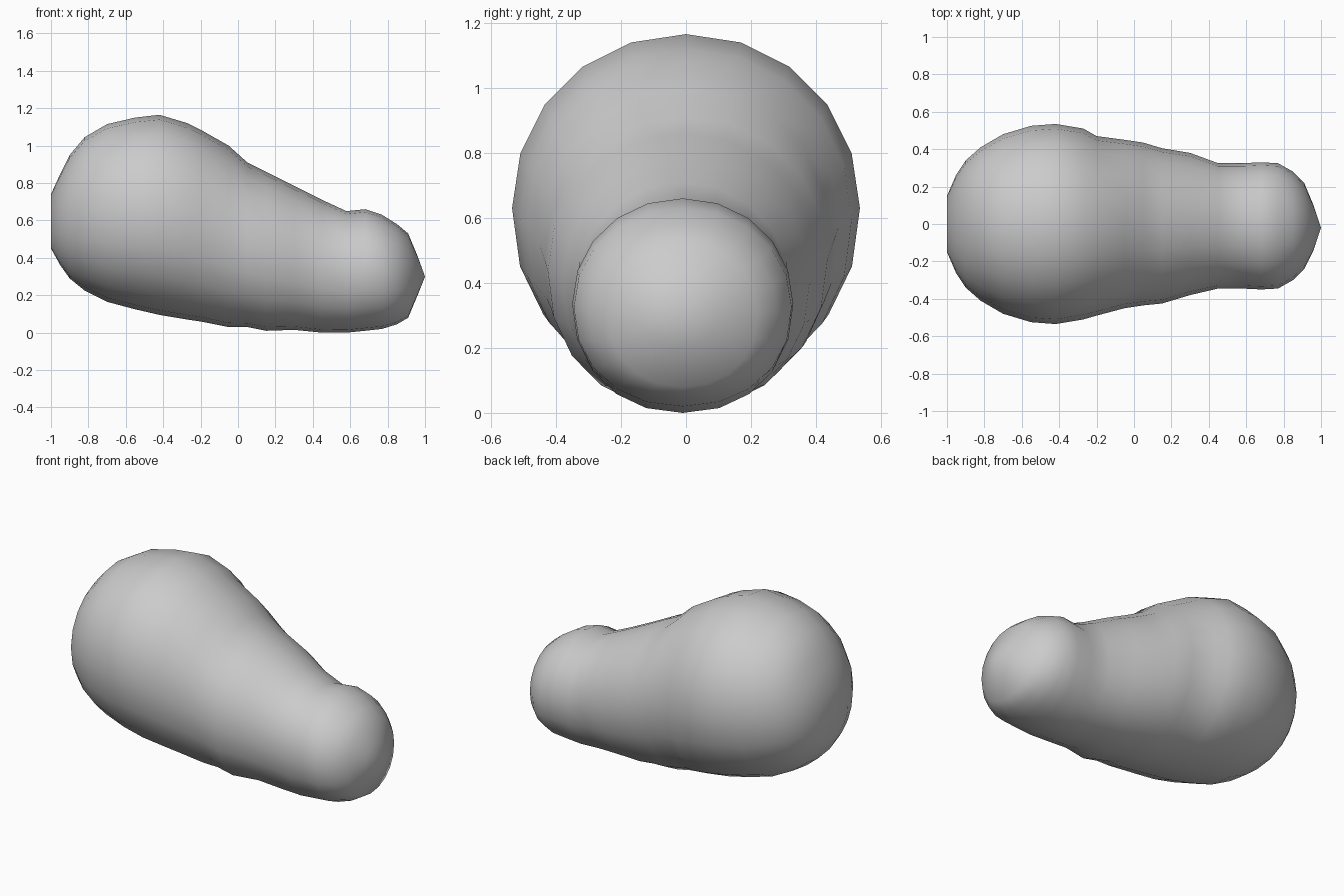
import bpy, bmesh, math

SIDES = 20
FULL = 0.93  # slightly squarer underside

# Cross-sections along the body: x, bottom z, top z, half width, y shift
sections = [
    (-1.00, 0.45, 0.74, 0.15, 0.00),
    (-0.95, 0.36, 0.85, 0.265, 0.00),
    (-0.90, 0.29, 0.95, 0.34, 0.00),
    (-0.82, 0.225, 1.045, 0.41, 0.00),
    (-0.70, 0.165, 1.115, 0.48, 0.00),
    (-0.55, 0.125, 1.15, 0.525, 0.00),
    (-0.42, 0.095, 1.165, 0.535, 0.00),
    (-0.27, 0.07, 1.12, 0.51, 0.00),
    (-0.20, 0.06, 1.085, 0.48, -0.01),
    (-0.05, 0.03, 1.00, 0.45, 0.00),
    (0.05, 0.03, 0.91, 0.435, 0.00),
    (0.15, 0.01, 0.86, 0.415, -0.01),
    (0.30, 0.015, 0.785, 0.38, 0.00),
    (0.45, 0.00, 0.71, 0.335, -0.01),
    (0.58, 0.00, 0.65, 0.335, -0.01),
    (0.68, 0.01, 0.66, 0.34, -0.01),
    (0.77, 0.02, 0.63, 0.335, -0.01),
    (0.85, 0.045, 0.58, 0.29, -0.01),
    (0.91, 0.08, 0.53, 0.23, -0.01),
    (0.96, 0.20, 0.41, 0.12, -0.02),
]


def power(v, e):
    return math.copysign(abs(v) ** e, v)


# Rounded body lofted through the sections
bm = bmesh.new()
rings = []
for x, low, high, half, shift in sections:
    ring = []
    for i in range(SIDES):
        a = 2 * math.pi * i / SIDES
        e = FULL if math.sin(a) < 0 else 0.98
        ring.append(bm.verts.new((x, shift + half * power(math.cos(a), e),
                                  (low + high) / 2 + (high - low) / 2 * power(math.sin(a), e))))
    rings.append(ring)
for r, s in zip(rings, rings[1:]):
    for i in range(SIDES):
        j = (i + 1) % SIDES
        bm.faces.new((r[i], r[j], s[j], s[i]))

# Blunt large end and pointed small end
for ring, centre in ((rings[0], (-1.0, 0, 0.6)), (rings[-1], (1.0, -0.02, 0.3))):
    tip = bm.verts.new(centre)
    for i in range(SIDES):
        bm.faces.new((ring[i], ring[(i + 1) % SIDES], tip))

bmesh.ops.recalc_face_normals(bm, faces=bm.faces)
for f in bm.faces:
    f.smooth = True
mesh = bpy.data.meshes.new("lumpy_body")
bm.to_mesh(mesh)
bm.free()
body = bpy.data.objects.new("lumpy_body", mesh)
bpy.context.collection.objects.link(body)
